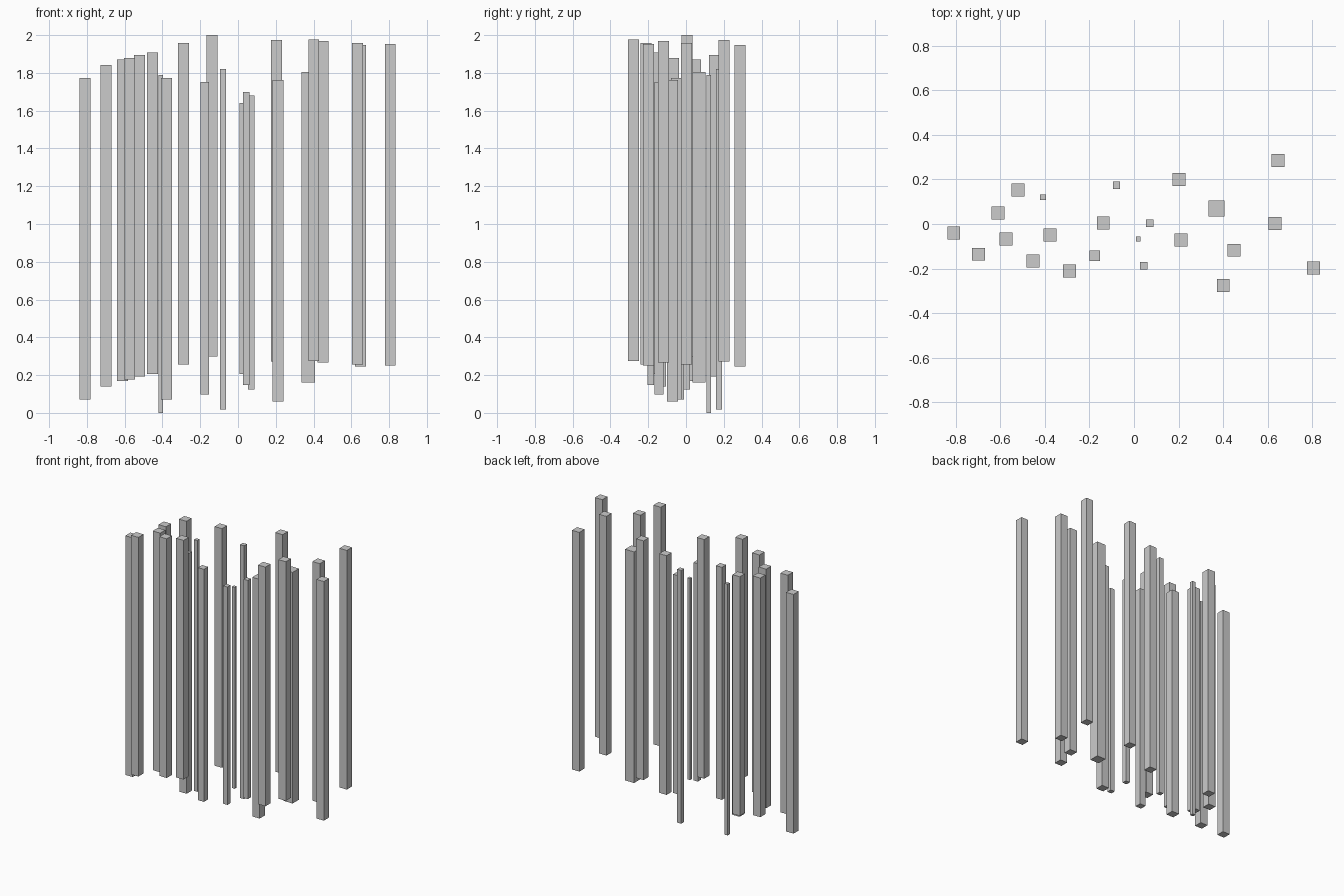
import bpy
import bmesh
from mathutils import Matrix, Vector

default_cube = bpy.data.objects.get("Cube")
if default_cube:
    bpy.data.objects.remove(default_cube, do_unlink=True)

# One plain grey for every hanging bar
grey = bpy.data.materials.new("plain grey")
grey.use_nodes = True
grey_colour = (0.6, 0.6, 0.6, 1)
grey.diffuse_color = grey_colour
grey.node_tree.nodes["Principled BSDF"].inputs["Base Color"].default_value = grey_colour


def add_bar(name, x, y, bottom, width, length):
    """Upright square bar whose lower end sits at the given height."""
    mesh = bpy.data.meshes.new(name)
    bm = bmesh.new()
    size = Matrix.Diagonal((width, width, length, 1))
    centre = Matrix.Translation(Vector((x, y, bottom + length / 2)))
    bmesh.ops.create_cube(bm, size=1, matrix=centre @ size)
    bm.to_mesh(mesh)
    bm.free()
    mesh.materials.append(grey)
    bar = bpy.data.objects.new(name, mesh)
    bpy.context.collection.objects.link(bar)
    return bar


# Standard bars share one section and length: x, y, lower end
STANDARD_WIDTH = 0.058
STANDARD_LENGTH = 1.702
standard_bars = [
    (-.81, -.04, .07), (-.698, -.136, .14), (-.611, .05, .168),
    (-.575, -.067, .177), (-.521, .152, .192), (-.453, -.167, .207),
    (-.378, -.05, .07), (-.289, -.212, .257), (-.138, .005, .298),
    (.203, .2, .272), (.212, -.072, .06), (.401, -.277, .276),
    (.45, -.118, .267), (.633, .003, .256), (.648, .286, .246),
    (.806, -.198, .252),
]
for index, (x, y, bottom) in enumerate(standard_bars, start=1):
    add_bar(f"standard_bar_{index}", x, y, bottom, STANDARD_WIDTH, STANDARD_LENGTH)

# Individual bars: name, x, y, lower end, width, length
special_bars = [
    ("long_thin_bar_left", -.409, .121, 0, .025, 1.788),
    ("long_thin_bar_middle", -.079, .174, .018, .032, 1.803),
    ("medium_bar", -.176, -.142, .098, .047, 1.655),
    ("short_thinnest_bar", .019, -.068, .207, .022, 1.433),
    ("short_thin_bar_front", .043, -.187, .148, .034, 1.551),
    ("short_thin_bar_back", .07, .003, .124, .034, 1.556),
    ("wide_bar", .371, .069, .16, .071, 1.645),
]
for name, x, y, bottom, width, length in special_bars:
    add_bar(name, x, y, bottom, width, length)
